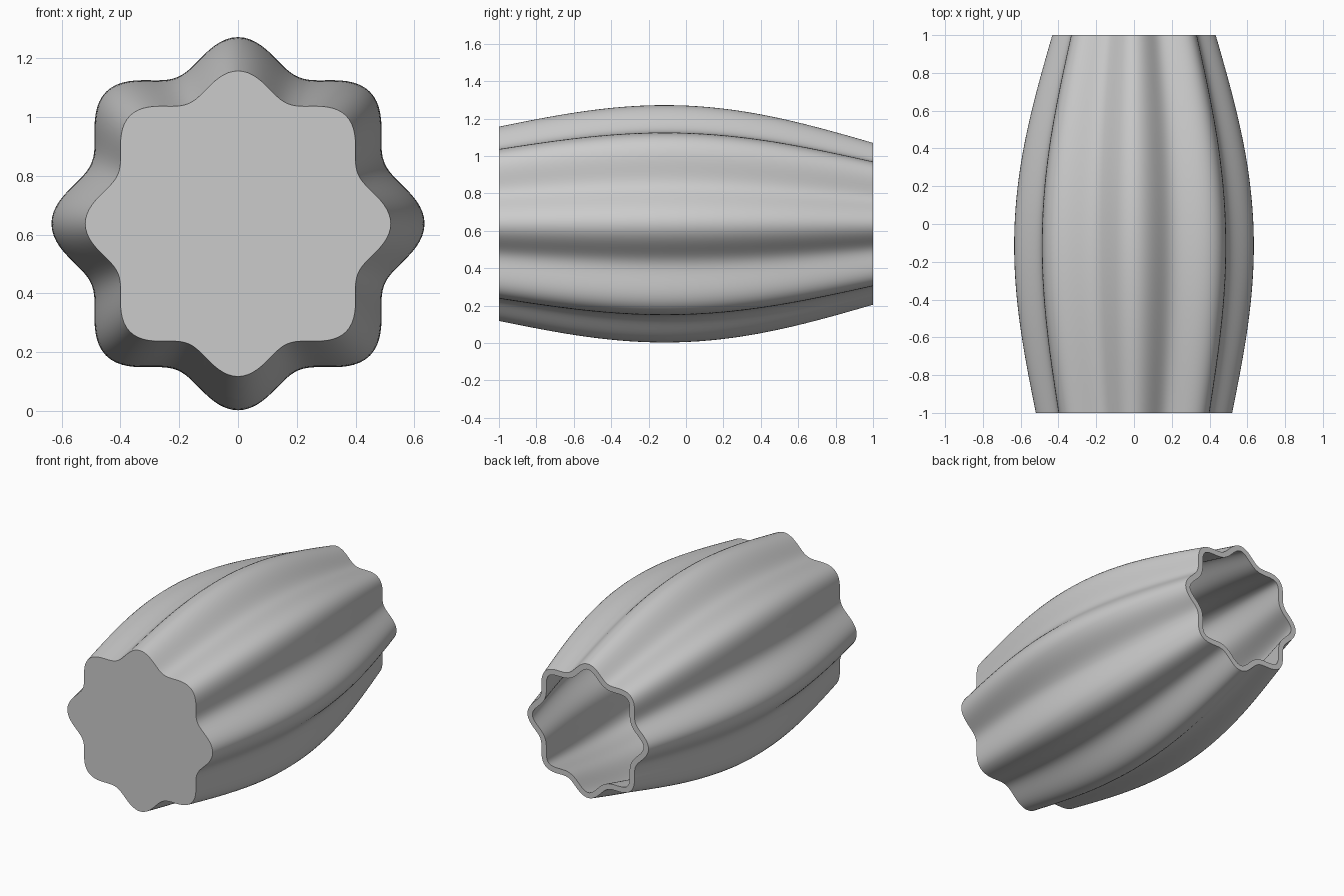
import bpy, bmesh, math

cube = bpy.data.objects.get("Cube")
if cube:
    bpy.data.objects.remove(cube, do_unlink=True)

LOBES, SIDES, RINGS = 8, 192, 48
CENTRE_Z = 0.637
WALL, FLOOR = 0.035, 0.05

# Plain grey clay
clay = bpy.data.materials.new("grey clay")
clay.use_nodes = True
GREY = (0.6, 0.6, 0.6, 1)
clay.diffuse_color = GREY
clay.node_tree.nodes["Principled BSDF"].inputs["Base Color"].default_value = GREY


def crest_radius(y):
    """Taper from base to mouth, plus a half-sine belly."""
    return 0.476 - 0.0435 * y + 0.156 * math.cos(math.pi * y / 2)


def add_ring(bm, y, inset):
    """Fluted cross-section at y, offset inwards by the wall thickness."""
    crest = crest_radius(y)
    ring = []
    for i in range(SIDES):
        a = math.tau * i / SIDES
        r = crest * (0.925 + 0.075 * math.cos(LOBES * a))
        slope = -crest * 0.075 * LOBES * math.sin(LOBES * a)
        x, z = r * math.sin(a), r * math.cos(a)
        # outward normal of the section curve
        nx = r * math.sin(a) - slope * math.cos(a)
        nz = r * math.cos(a) + slope * math.sin(a)
        k = inset / math.hypot(nx, nz)
        ring.append(bm.verts.new((x - nx * k, y, CENTRE_Z + z - nz * k)))
    return ring


# Vase body: outer wall from base to mouth, then inner wall back to the floor
bm = bmesh.new()
outer = [add_ring(bm, -1 + 2 * i / RINGS, 0) for i in range(RINGS + 1)]
depth = 2 - FLOOR
inner = [add_ring(bm, 1 - depth * i / RINGS, WALL) for i in range(RINGS + 1)]
rings = outer + inner
for a, b in zip(rings, rings[1:]):
    for i in range(SIDES):
        j = (i + 1) % SIDES
        bm.faces.new((a[i], a[j], b[j], b[i]))

# Base and inside floor
bm.faces.new(rings[0])
bm.faces.new(rings[-1])
bmesh.ops.recalc_face_normals(bm, faces=bm.faces)

mesh = bpy.data.meshes.new("fluted_vase")
bm.to_mesh(mesh)
bm.free()
mesh.materials.append(clay)
vase = bpy.data.objects.new("fluted_vase", mesh)
bpy.context.collection.objects.link(vase)

bpy.ops.object.select_all(action="DESELECT")
vase.select_set(True)
bpy.context.view_layer.objects.active = vase
bpy.ops.object.shade_smooth_by_angle(angle=math.radians(40))
